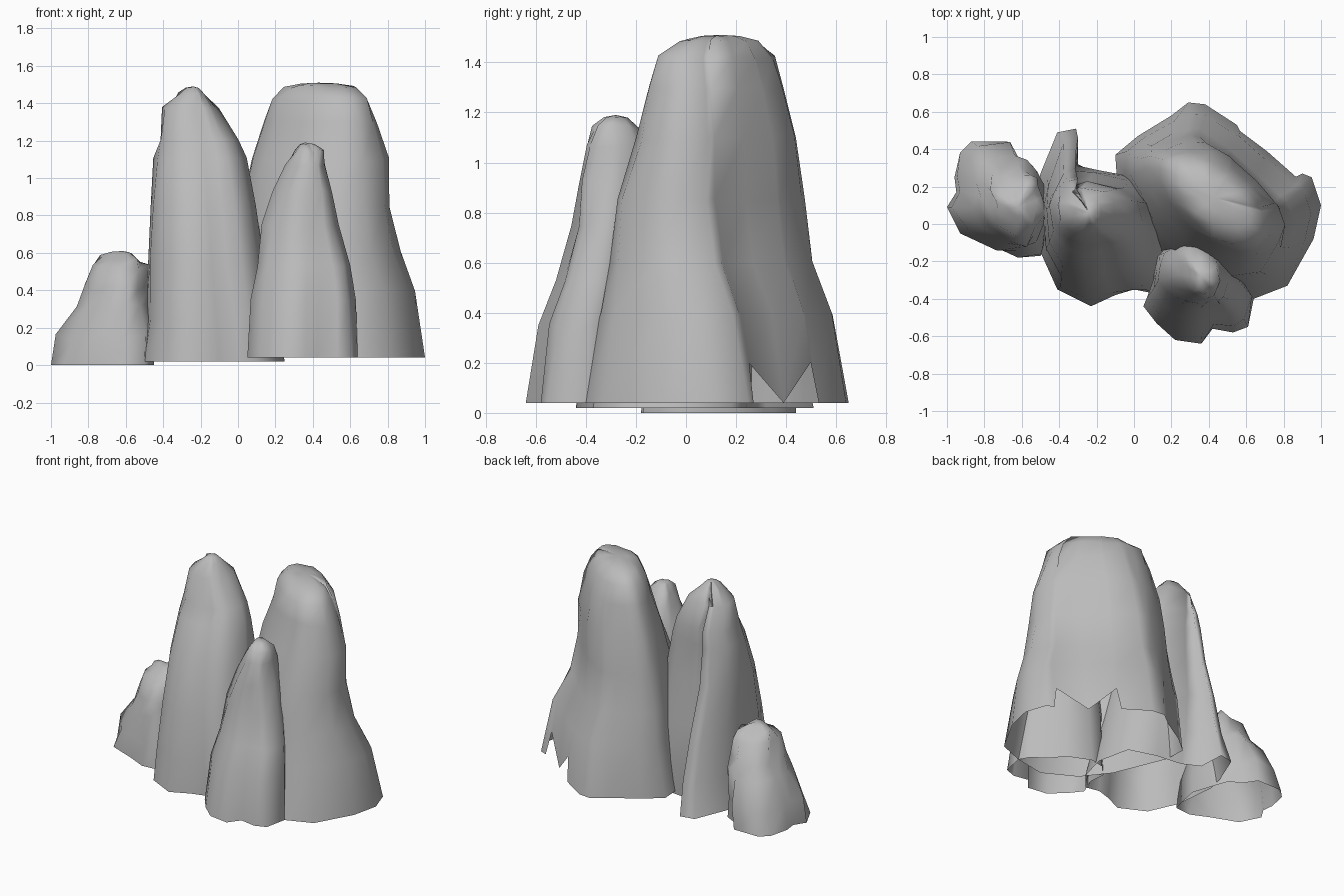
import bpy, bmesh, math, random

random.seed(7)

cube = bpy.data.objects.get("Cube")
if cube:
    bpy.data.objects.remove(cube, do_unlink=True)

# One grey stone colour for every rock
stone = bpy.data.materials.new("grey_stone")
stone.use_nodes = True
stone.diffuse_color = (.5, .5, .5, 1)
stone.node_tree.nodes["Principled BSDF"].inputs["Base Color"].default_value = (.5, .5, .5, 1)


def normalise(outline):
    """Fit a base outline into the square from -1 to 1."""
    xs, ys = zip(*outline)

    def fit(value, values):
        low, high = min(values), max(values)
        return 2 * (value - low) / (high - low) - 1
    return [(fit(x, xs), fit(y, ys)) for x, y in outline]


def build_rock(name, outline, levels, apex, skew=0, rough=.01, notches=()):
    """Loft a rock from its base outline up to a rounded, skewed tip.

    Each level holds its height, then its x range and its y range.
    The foot stays open; notches lists the foot corners that are lifted.
    """
    shape = normalise(outline)
    count, last = len(shape), len(levels) - 1
    bm = bmesh.new()
    rings = []
    for row, (z, left, right, front, back) in enumerate(levels):
        blend = (row / last) ** .8
        ring = []
        for u, v in shape:
            angle = math.atan2(v, u)
            u += (math.cos(angle) - u) * blend
            v += (math.sin(angle - skew) - v) * blend
            wobble = random.uniform(-rough, rough) if row else 0
            x = (left + right) / 2 + u * ((right - left) / 2 + wobble)
            y = (front + back) / 2 + v * ((back - front) / 2 + wobble)
            ring.append(bm.verts.new((x, y, z + wobble)))
        rings.append(ring)
    for corner in notches:
        rings[0][corner].co = rings[0][corner].co.lerp(rings[1][corner].co, .45)

    # Rounded shoulder ring just below the apex
    tip = bm.verts.new(apex)
    shoulder = []
    for vert in rings[-1]:
        spot = vert.co.lerp(tip.co, .5)
        spot.z = vert.co.z + (tip.co.z - vert.co.z) * .8
        shoulder.append(bm.verts.new(spot))
    rings.append(shoulder)

    for lower, upper in zip(rings, rings[1:]):
        for i in range(count):
            j = (i + 1) % count
            bm.faces.new((lower[i], lower[j], upper[j], upper[i]))
    for i in range(count):
        bm.faces.new((shoulder[i], shoulder[(i + 1) % count], tip))
    for face in bm.faces:
        face.smooth = True

    mesh = bpy.data.meshes.new(name)
    bm.to_mesh(mesh)
    bm.free()
    mesh.materials.append(stone)
    bpy.context.collection.objects.link(bpy.data.objects.new(name, mesh))


# Broad tall rock with a slanting flat top and a ragged foot at the back
build_rock(
    "broad_rock",
    [(1, .1), (.95, .25), (.9, .27), (.88, .28), (.71, .39), (.57, .52),
     (.55, .53), (.38, .64), (.29, .65), (.2, .58), (.02, .47), (-.1, .37),
     (-.09, .22), (-.02, .05), (.06, -.14), (.2, -.32), (.42, -.44),
     (.64, -.4), (.82, -.33), (.96, -.08)],
    [(.04, -.1, 1, -.44, .65),
     (.4, -.06, .95, -.36, .6),
     (.6, -.03, .86, -.33, .52),
     (.85, .01, .81, -.29, .48),
     (1.1, .07, .8, -.21, .45),
     (1.3, .14, .75, -.15, .4),
     (1.42, .18, .7, -.11, .36),
     (1.49, .24, .63, -.03, .3)],
    apex=(.43, .14, 1.51), skew=.6, notches=(3, 5))

# Tall pointed rock with a buttress running out behind
build_rock(
    "pointed_rock",
    [(.25, -.05), (.2, .18), (0, .24), (-.18, .26), (-.3, .32), (-.31, .51),
     (-.41, .49), (-.5, .27), (-.53, .14), (-.5, -.15), (-.41, -.35),
     (-.23, -.44), (-.1, -.38), (0, -.35), (.1, -.37), (.2, -.25)],
    [(.02, -.53, .25, -.44, .51),
     (.25, -.5, .2, -.42, .47),
     (.55, -.49, .14, -.36, .4),
     (.85, -.48, .09, -.28, .31),
     (1.1, -.45, .04, -.17, .27),
     (1.2, -.42, 0, -.12, .25),
     (1.37, -.4, -.1, -.06, .2),
     (1.45, -.32, -.17, 0, .14)],
    apex=(-.24, .06, 1.49))

# Slim rock in front with a groove down its face
build_rock(
    "front_rock",
    [(.64, -.4), (.6, -.33), (.5, -.26), (.43, -.17), (.27, -.1), (.17, -.12),
     (.09, -.2), (.1, -.32), (.05, -.44), (.12, -.53), (.22, -.62),
     (.36, -.64), (.42, -.56), (.53, -.58), (.61, -.55)],
    [(.04, .05, .64, -.64, -.1),
     (.35, .07, .63, -.59, -.1),
     (.53, .1, .6, -.52, -.1),
     (.75, .13, .54, -.46, -.1),
     (.92, .19, .5, -.43, -.1),
     (1.07, .25, .47, -.4, -.12),
     (1.14, .29, .45, -.37, -.18)],
    apex=(.36, -.28, 1.19), skew=.2)

# Small low rock at the side
build_rock(
    "small_rock",
    [(-.45, .05), (-.5, .2), (-.54, .31), (-.62, .35), (-.68, .44),
     (-.87, .44), (-.93, .38), (-.96, .25), (-.95, .17), (-1, .09),
     (-.93, -.05), (-.75, -.12), (-.62, -.18), (-.5, -.17)],
    [(0, -1, -.45, -.18, .44),
     (.15, -.96, -.45, -.17, .43),
     (.33, -.88, -.46, -.14, .38),
     (.42, -.82, -.47, -.11, .33),
     (.52, -.76, -.48, -.06, .27),
     (.57, -.72, -.5, -.02, .22)],
    apex=(-.62, .09, .61), rough=.025)
